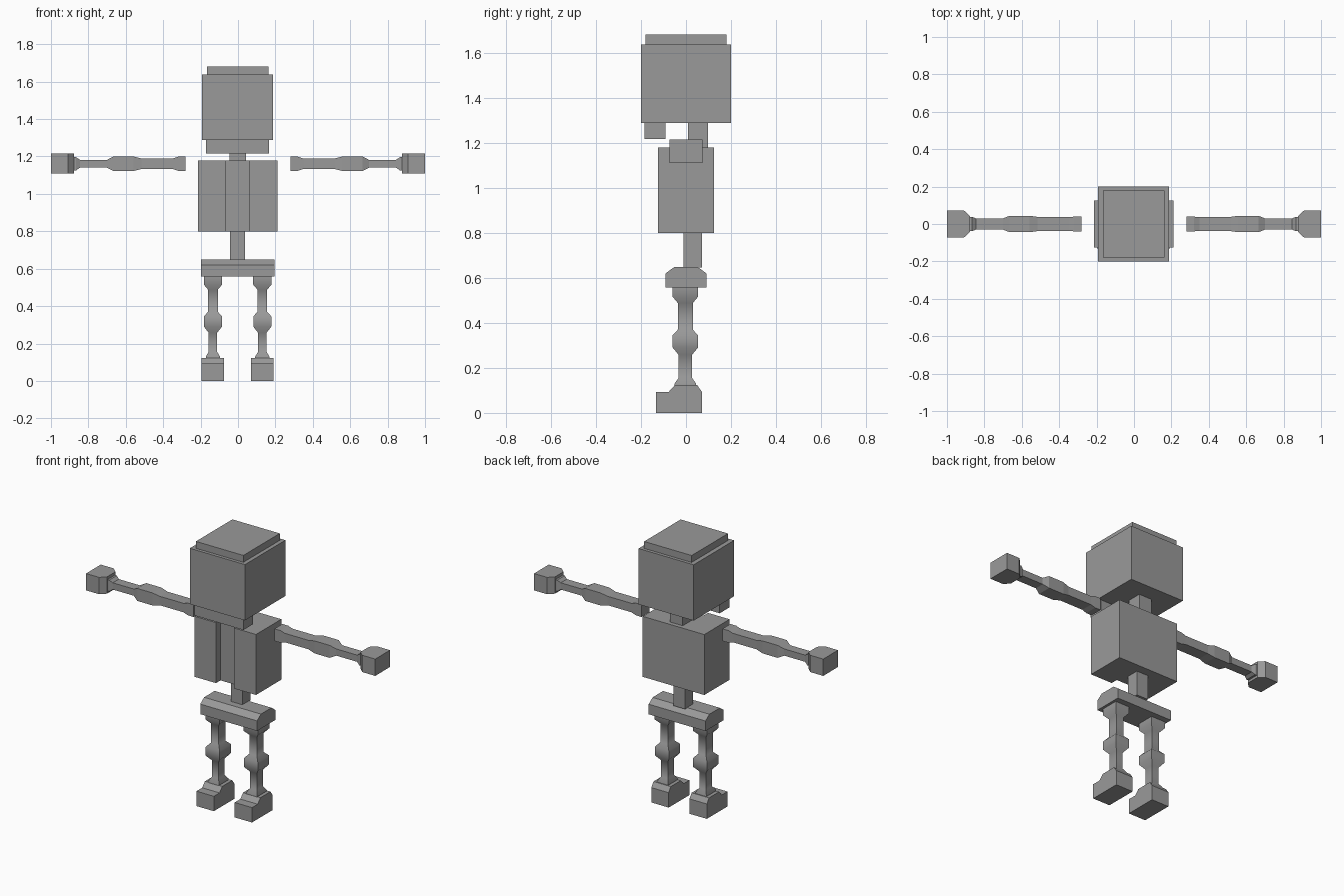
import bpy
import bmesh
import math

cube = bpy.data.objects.get("Cube")
if cube:
    bpy.data.objects.remove(cube, do_unlink=True)

GREY = (0.32, 0.32, 0.32, 1.0)
mat = bpy.data.materials.new("plain grey")
mat.use_nodes = True
mat.diffuse_color = GREY
bsdf = mat.node_tree.nodes["Principled BSDF"]
bsdf.inputs["Base Color"].default_value = GREY
bsdf.inputs["Roughness"].default_value = 0.8


def loft(name, rings, smooth=False):
    """Skin a stack of matching rings of points and cap both ends."""
    bm = bmesh.new()
    loops = [[bm.verts.new(p) for p in ring] for ring in rings]
    for a, b in zip(loops, loops[1:]):
        for i in range(len(a)):
            j = (i + 1) % len(a)
            bm.faces.new((a[i], a[j], b[j], b[i]))
    bm.faces.new(loops[0])
    bm.faces.new(loops[-1])
    bmesh.ops.recalc_face_normals(bm, faces=bm.faces[:])
    mesh = bpy.data.meshes.new(name)
    bm.to_mesh(mesh)
    bm.free()
    mesh.materials.append(mat)
    obj = bpy.data.objects.new(name, mesh)
    bpy.context.collection.objects.link(obj)
    if smooth:
        bpy.ops.object.select_all(action='DESELECT')
        obj.select_set(True)
        bpy.context.view_layer.objects.active = obj
        bpy.ops.object.shade_smooth_by_angle(angle=math.radians(60))
    return obj


def box(name, x, y, z):
    corners = [(x[0], y[0]), (x[1], y[0]), (x[1], y[1]), (x[0], y[1])]
    return loft(name, [[(a, b, h) for a, b in corners] for h in z])


def prism_x(name, profile, x):
    """Extrude a (y, z) profile along x."""
    return loft(name, [[(v, y, z) for y, z in profile] for v in x])


def prism_z(name, profile, z):
    """Extrude an (x, y) profile along z."""
    return loft(name, [[(x, y, v) for x, y in profile] for v in z])


# Head, crown plate, jaw and neck
box("head", (-0.193, 0.188), (-0.2, 0.2), (1.288, 1.637))
box("crown_plate", (-0.165, 0.163), (-0.18, 0.18), (1.637, 1.68))
box("jaw", (-0.17, 0.167), (-0.185, -0.09), (1.217, 1.288))
box("neck", (-0.046, 0.043), (0.008, 0.098), (1.178, 1.288))

# Chest with a shallow vertical channel down the front
prism_z("chest", [(-0.214, -0.125), (-0.065, -0.125), (-0.065, -0.08),
                  (0.06, -0.08), (0.06, -0.125), (0.212, -0.125),
                  (0.212, 0.125), (-0.214, 0.125)], (0.8, 1.178))

# Spine and chamfered pelvis
box("spine", (-0.043, 0.037), (-0.01, 0.07), (0.645, 0.8))
prism_x("pelvis", [(-0.09, 0.557), (0.09, 0.557), (0.09, 0.62),
                   (0.052, 0.648), (-0.052, 0.648), (-0.09, 0.62)],
        (-0.198, 0.195))

# Leg sections: height, half width, half depth
LEG = [(0.557, 0.049, 0.056), (0.515, 0.049, 0.056), (0.488, 0.026, 0.033),
       (0.37, 0.026, 0.033), (0.345, 0.048, 0.056), (0.29, 0.048, 0.056),
       (0.258, 0.023, 0.030), (0.155, 0.023, 0.030), (0.13, 0.038, 0.048),
       (0.12, 0.038, 0.048)]
FOOT = [(-0.133, 0.0), (0.071, 0.0), (0.071, 0.093), (0.05, 0.123),
        (-0.05, 0.123), (-0.077, 0.093), (-0.133, 0.093)]

# Arm sections: distance from centre, half depth, half height
ARM = [(0.28, 0.04, 0.038), (0.32, 0.039, 0.038), (0.35, 0.038, 0.028),
       (0.515, 0.038, 0.028), (0.56, 0.044, 0.039), (0.665, 0.044, 0.039),
       (0.70, 0.03, 0.021), (0.845, 0.03, 0.021), (0.865, 0.038, 0.035),
       (0.88, 0.038, 0.035)]
HAND = [(0.877, -0.042), (0.91, -0.073), (1.0, -0.073),
        (1.0, 0.073), (0.91, 0.073), (0.877, 0.042)]
SQUARE = [(-1, -1), (1, -1), (1, 1), (-1, 1)]

for side, s in (("left", 1), ("right", -1)):
    cx = s * 0.132 - 0.002
    loft(side + "_leg", [[(cx + a * w, b * d - 0.003, z) for a, b in SQUARE]
                         for z, w, d in LEG], smooth=True)
    prism_x(side + "_foot", FOOT, (cx - 0.06, cx + 0.06))
    loft(side + "_arm", [[(s * x, a * d, 1.161 + b * h) for a, b in SQUARE]
                         for x, d, h in ARM])
    prism_z(side + "_hand", [(s * x, y) for x, y in HAND], (1.11, 1.215))
